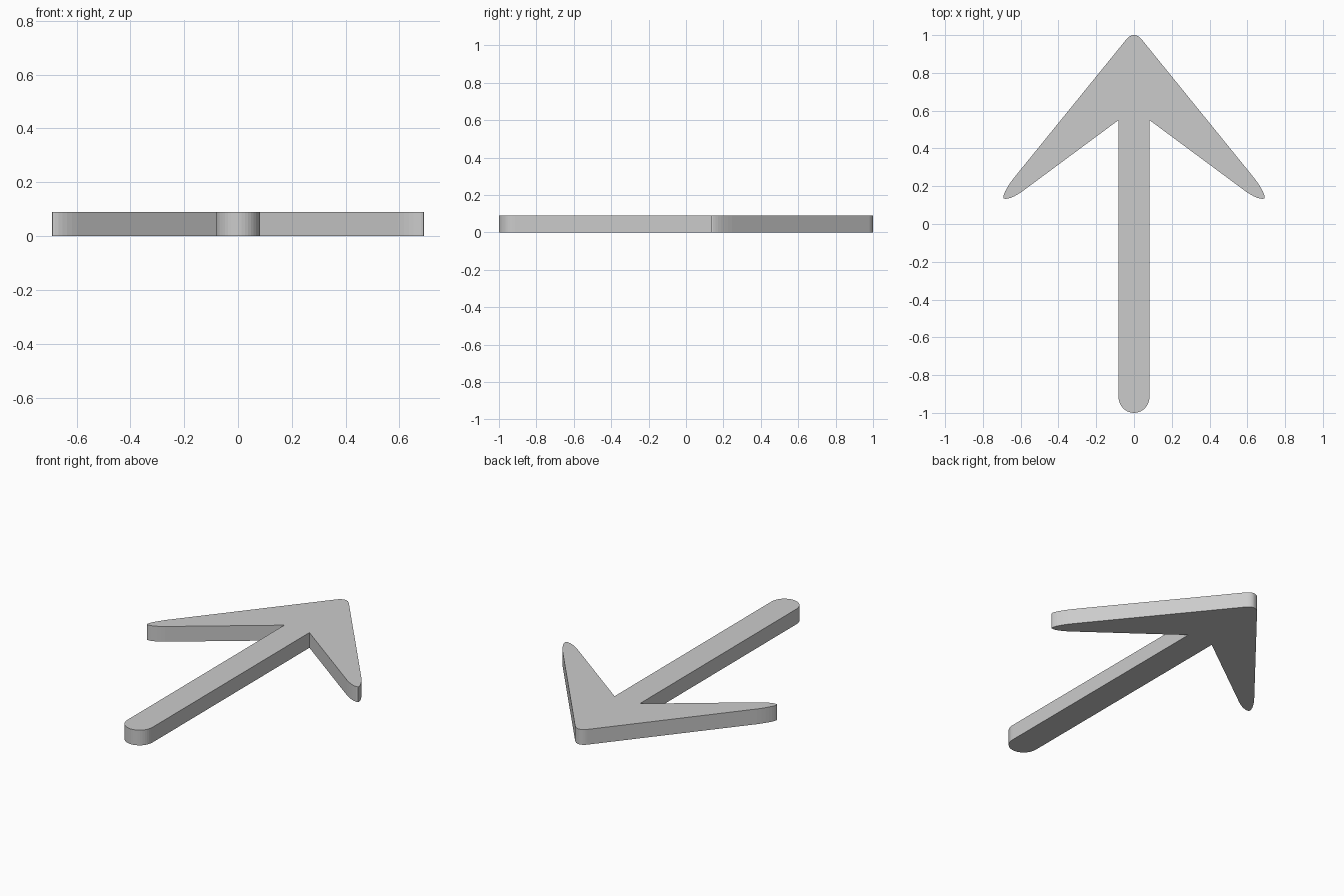
import bpy, bmesh, math

if "Cube" in bpy.data.objects:
    bpy.data.objects.remove(bpy.data.objects["Cube"])

HEIGHT = 0.09


def bend(a, c, b, n=8):
    """Points of a quadratic curve from a to b pulled towards c."""
    return [tuple((1 - t) ** 2 * p + 2 * t * (1 - t) * q + t * t * r
                  for p, q, r in zip(a, c, b))
            for t in (i / n for i in range(n + 1))]


# Right half of the outline, from the point down to the shaft end
half = bend((0, 1.0), (0.021, 1.0), (0.04, 0.978))
half += bend((0.635, 0.245), (0.685, 0.18), (0.692, 0.145), 6)
half += bend((0.69, 0.135), (0.662, 0.125), (0.595, 0.17), 6)
half += [(0.082, 0.55)]
half += [(0.082 * math.cos(a), -0.915 - 0.085 * math.sin(a))
         for a in (i * math.pi / 20 for i in range(11))]
half[-1] = (0, -1.0)

# Mirror to a closed outline and extrude
outline = half + [(-x, y) for x, y in reversed(half[1:-1])]
bm = bmesh.new()
base = bm.faces.new([bm.verts.new((x, y, 0)) for x, y in outline])
top = bmesh.ops.extrude_face_region(bm, geom=[base], use_keep_orig=True)
bmesh.ops.translate(bm, vec=(0, 0, HEIGHT),
                    verts=[v for v in top["geom"] if isinstance(v, bmesh.types.BMVert)])
bmesh.ops.recalc_face_normals(bm, faces=bm.faces)

mesh = bpy.data.meshes.new("arrow")
bm.to_mesh(mesh)
bm.free()
arrow = bpy.data.objects.new("arrow", mesh)
bpy.context.collection.objects.link(arrow)
